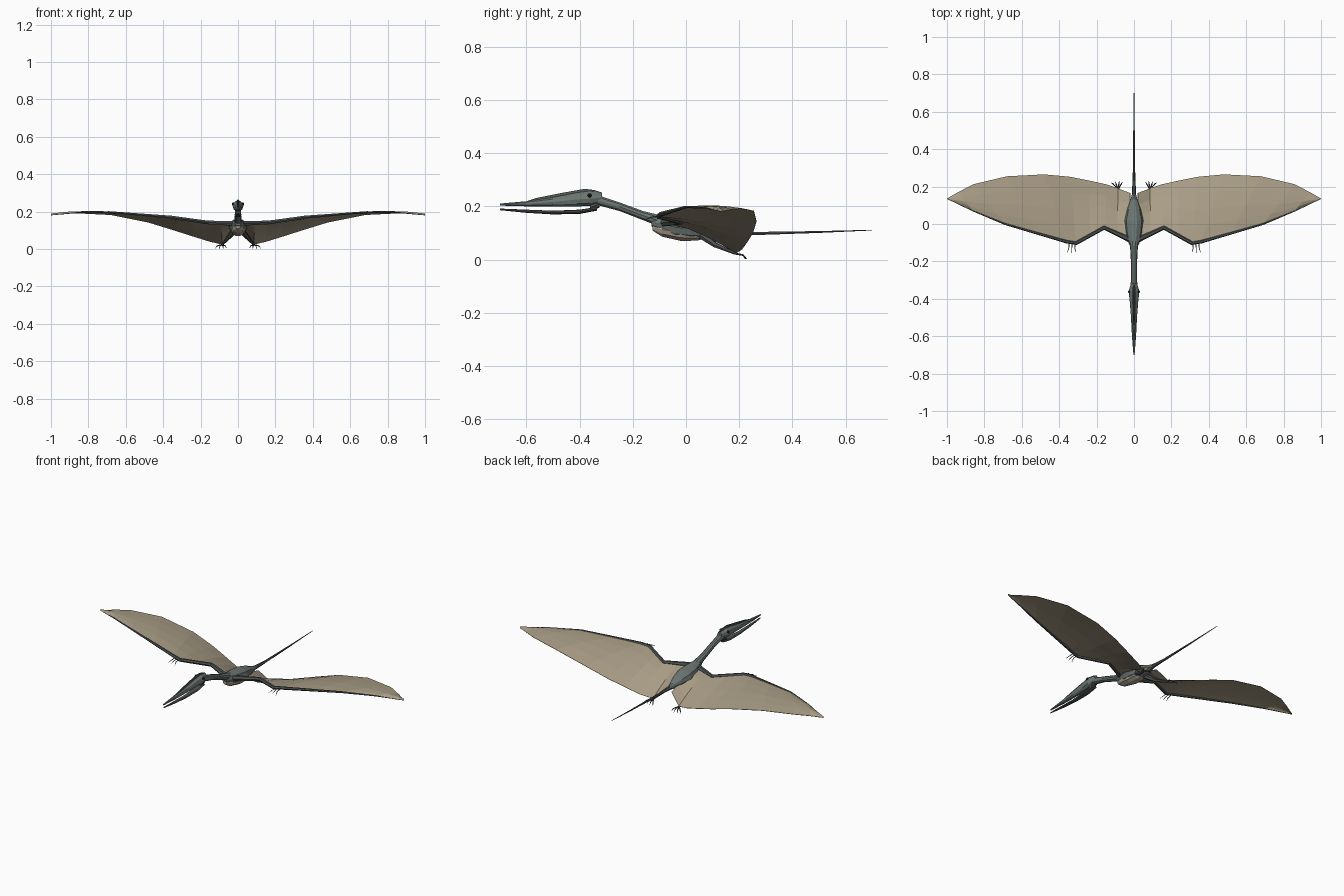
import bpy, bmesh, math
from mathutils import Vector


def mat(name, c):
    m = bpy.data.materials.new(name)
    m.diffuse_color = (*c, 1)
    return m


SKIN = mat("slate skin", (0.15, 0.185, 0.17))
DARK = mat("dark skin", (0.075, 0.09, 0.085))
WING = mat("wing membrane", (0.40, 0.34, 0.24))
BELLY = mat("pale belly", (0.42, 0.35, 0.27))
BLACK = mat("black", (0.01, 0.01, 0.01))
BONE = mat("tooth", (0.5, 0.46, 0.36))


def make(name, bm, m, mirror=False):
    bmesh.ops.recalc_face_normals(bm, faces=bm.faces[:])
    me = bpy.data.meshes.new(name)
    bm.to_mesh(me)
    bm.free()
    ob = bpy.data.objects.new(name, me)
    bpy.context.collection.objects.link(ob)
    me.materials.append(m)
    if mirror:
        ob.modifiers.new("mirror", 'MIRROR').use_mirror_merge = False
    return ob


def skin_rings(bm, rings):
    n = len(rings[0])
    vs = [[bm.verts.new(p) for p in r] for r in rings]
    for a, b in zip(vs, vs[1:]):
        for i in range(n):
            j = (i + 1) % n
            bm.faces.new((a[i], a[j], b[j], b[i]))
    bm.faces.new(vs[0])
    bm.faces.new(vs[-1])


def loft(name, stations, m, n=10):
    """Stations along y: (y, z centre, half width, half height)."""
    bm = bmesh.new()
    skin_rings(bm, [[(w * math.cos(t), y, z + h * math.sin(t))
                     for t in (2 * math.pi * i / n for i in range(n))]
                    for y, z, w, h in stations])
    return make(name, bm, m)


def tube(bm, pts, radii, n=6):
    pts = [Vector(p) for p in pts]
    rings = []
    for i, p in enumerate(pts):
        d = (pts[min(i + 1, len(pts) - 1)] - pts[max(i - 1, 0)]).normalized()
        u = d.cross(Vector((0, 0, 1))).normalized()
        v = u.cross(d)
        rings.append([p + radii[i] * (u * math.cos(a) + v * math.sin(a))
                      for a in (2 * math.pi * k / n for k in range(n))])
    skin_rings(bm, rings)


# Torso, neck and tail
torso = loft("torso", [(-0.13, 0.142, 0.016, 0.018), (-0.09, 0.135, 0.034, 0.032),
                       (-0.04, 0.122, 0.046, 0.042), (0.02, 0.115, 0.050, 0.042),
                       (0.08, 0.108, 0.036, 0.032), (0.13, 0.102, 0.018, 0.018),
                       (0.17, 0.098, 0.008, 0.009)], SKIN)
loft("belly", [(-0.125, 0.122, 0.012, 0.014), (-0.09, 0.113, 0.030, 0.028),
               (-0.02, 0.102, 0.041, 0.033), (0.04, 0.096, 0.038, 0.026),
               (0.085, 0.096, 0.018, 0.015)], BELLY)
loft("neck", [(-0.09, 0.143, 0.024, 0.024), (-0.16, 0.165, 0.018, 0.018),
              (-0.25, 0.199, 0.016, 0.017), (-0.34, 0.226, 0.018, 0.020)], SKIN)
loft("tail", [(0.13, 0.1, 0.013, 0.013), (0.25, 0.098, 0.007, 0.007),
              (0.5, 0.104, 0.004, 0.004), (0.7, 0.111, 0.0015, 0.0015)], DARK, 6)

# Skull with long upper bill, crest and lower jaw
loft("skull", [(-0.315, 0.232, 0.015, 0.018), (-0.36, 0.230, 0.029, 0.030),
               (-0.41, 0.226, 0.023, 0.027), (-0.50, 0.217, 0.016, 0.018),
               (-0.60, 0.210, 0.011, 0.010), (-0.70, 0.207, 0.003, 0.004)], SKIN)
loft("crest", [(-0.315, 0.247, 0.004, 0.006), (-0.345, 0.253, 0.006, 0.010),
               (-0.38, 0.255, 0.006, 0.013), (-0.46, 0.240, 0.005, 0.014),
               (-0.56, 0.222, 0.004, 0.012), (-0.60, 0.216, 0.003, 0.004)], DARK, 6)
loft("lower_jaw", [(-0.335, 0.191, 0.017, 0.007), (-0.40, 0.180, 0.018, 0.008),
                   (-0.50, 0.177, 0.013, 0.007), (-0.60, 0.182, 0.009, 0.006),
                   (-0.70, 0.189, 0.003, 0.003)], DARK, 8)
loft("jaw_hinge", [(-0.325, 0.208, 0.014, 0.012), (-0.36, 0.197, 0.016, 0.016)], DARK, 8)

# Eyes
bm = bmesh.new()
bmesh.ops.create_uvsphere(bm, u_segments=8, v_segments=6, radius=0.008)
bmesh.ops.translate(bm, verts=bm.verts[:], vec=(0.024, -0.362, 0.241))
make("eye", bm, BLACK, True)

# Arm and wing finger key points: shoulder, elbow, wrist, finger joints, tip
ARM = [(0.02, -0.085, 0.138), (0.16, -0.02, 0.142), (0.31, -0.103, 0.163),
       (0.36, -0.095, 0.171), (0.69, 0.0, 0.198), (0.86, 0.07, 0.195), (1.0, 0.135, 0.181)]
bm = bmesh.new()
tube(bm, ARM, [0.015, 0.011, 0.010, 0.009, 0.005, 0.003, 0.001])
make("wing_arm", bm, DARK, True)

# Three clawed fingers at each wrist
bm = bmesh.new()
for x in (0.315, 0.331, 0.347):
    tube(bm, [(x, -0.10, 0.163), (x + 0.002, -0.13, 0.160), (x + 0.002 - (0.331 - x) * 0.5, -0.155, 0.150)],
         [0.003, 0.0025, 0.0005], 4)
make("wing_claws", bm, DARK, True)

# Membrane: chords run from the leading edge back to the trailing edge
LEAD = [ARM[0], (0.09, -0.053, 0.140)] + ARM[1:2] + [(0.235, -0.062, 0.153)] + ARM[2:4] \
    + [(0.52, -0.05, 0.185)] + ARM[4:]
TRAIL = [(0.02, 0.165, 0.085), (0.085, 0.19, 0.025), (0.15, 0.212, 0.040), (0.24, 0.232, 0.068),
         (0.34, 0.252, 0.100), (0.48, 0.265, 0.143), (0.68, 0.255, 0.183),
         (0.86, 0.212, 0.192), (0.94, 0.17, 0.188), (1.0, 0.136, 0.181)]
bm = bmesh.new()
K = 4
cols = [[bm.verts.new(Vector(a).lerp(Vector(b), k / K) + Vector((0, 0, 0.008 * math.sin(math.pi * k / K))))
         for k in range(K + 1)] for a, b in zip(LEAD, TRAIL)]
for a, b in zip(cols, cols[1:]):
    for k in range(K):
        bm.faces.new((a[k], b[k], b[k + 1], a[k + 1]))
ob = make("wing_membrane", bm, WING, True)
sol = ob.modifiers.new("thickness", 'SOLIDIFY')
sol.thickness = 0.002
sol.offset = 0

# Legs trailing behind, with thigh, shin and spread toes
bm = bmesh.new()
ANKLE = (0.085, 0.185, 0.023)
tube(bm, [(0.025, 0.06, 0.092), (0.056, 0.11, 0.055), ANKLE], [0.016, 0.010, 0.005])
make("leg", bm, DARK, True)
bm = bmesh.new()
for dx in (-0.022, -0.005, 0.014, 0.034):
    x, y, z = ANKLE
    tube(bm, [ANKLE, (x + dx * 0.8, y + 0.03, z - 0.006), (x + dx * 1.1, y + 0.046 - abs(dx) * 0.3, 0.002)],
         [0.004, 0.003, 0.0008], 4)
make("toes", bm, DARK, True)
